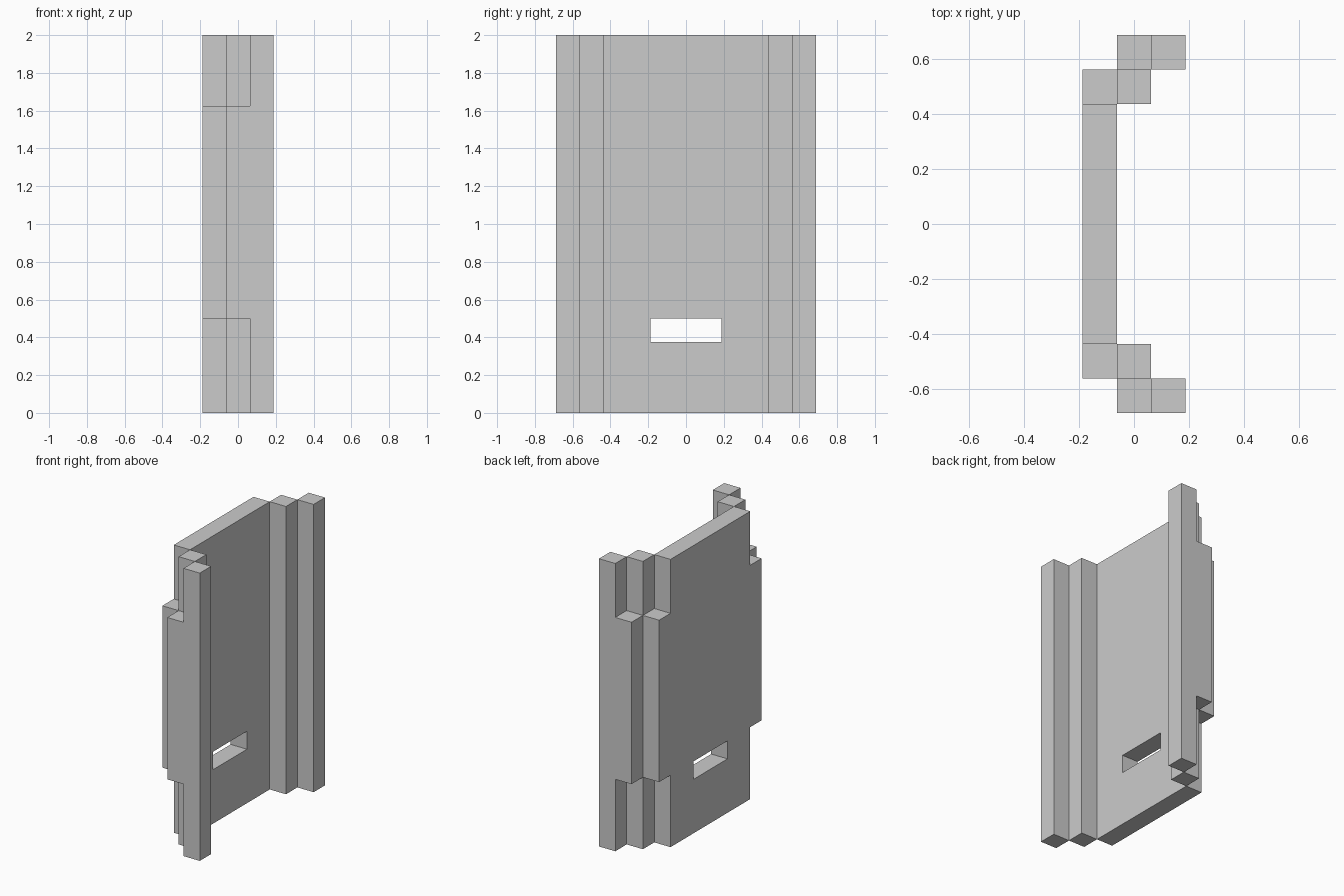
import bpy
import bmesh

if "Cube" in bpy.data.objects:
    bpy.data.objects.remove(bpy.data.objects["Cube"])

U = 0.125  # thickness of every slab and column
HEIGHT = 2.0
X0, X1, X2, X3 = (-1.5 * U, -0.5 * U, 0.5 * U, 1.5 * U)  # depth steps
Y0, Y1, Y2 = (3.5 * U, 4.5 * U, 5.5 * U)                 # sideways steps
MID = (0.5, 1.625)                                       # wing height range


def finish(name, bm):
    bmesh.ops.recalc_face_normals(bm, faces=bm.faces[:])
    mesh = bpy.data.meshes.new(name)
    bm.to_mesh(mesh)
    bm.free()
    obj = bpy.data.objects.new(name, mesh)
    bpy.context.collection.objects.link(obj)
    return obj


def mirrored_box(name, xs, ys, zs):
    """Box spanning the given ranges, mirrored to the other side of y = 0."""
    bm = bmesh.new()
    bmesh.ops.create_cube(bm, size=1.0)
    for v in bm.verts:
        v.co = [r[0] if c < 0 else r[1] for c, r in zip(v.co, (xs, ys, zs))]
    obj = finish(name, bm)
    mod = obj.modifiers.new("mirror", 'MIRROR')
    mod.use_axis = (False, True, False)
    mod.use_mirror_merge = False
    return obj


def slotted_panel(name, x_back, x_front, outer, slot):
    """Flat panel with a rectangular through-slot, as a closed chain of rings."""
    bm = bmesh.new()

    def ring(x, rect):
        y, z0, z1 = rect
        return [bm.verts.new((x, a, b))
                for a, b in ((-y, z0), (y, z0), (y, z1), (-y, z1))]

    rings = [ring(x_back, outer), ring(x_front, outer),
             ring(x_front, slot), ring(x_back, slot)]
    for r in range(4):
        a, b = rings[r], rings[(r + 1) % 4]
        for i in range(4):
            j = (i + 1) % 4
            bm.faces.new((a[i], a[j], b[j], b[i]))
    return finish(name, bm)


# Main panel with the handle slot
slotted_panel("main_panel", X0, X1, (Y0, 0.0, HEIGHT), (1.5 * U, 0.375, 0.5))

# Full-height columns stepping forward at both sides
mirrored_box("inner_column", (X1, X2), (Y0, Y1), (0.0, HEIGHT))
mirrored_box("outer_column", (X2, X3), (Y1, Y2), (0.0, HEIGHT))

# Shorter wings filling the outer corners of the steps
mirrored_box("inner_wing", (X0, X1), (Y0, Y1), MID)
mirrored_box("outer_wing", (X1, X2), (Y1, Y2), MID)
